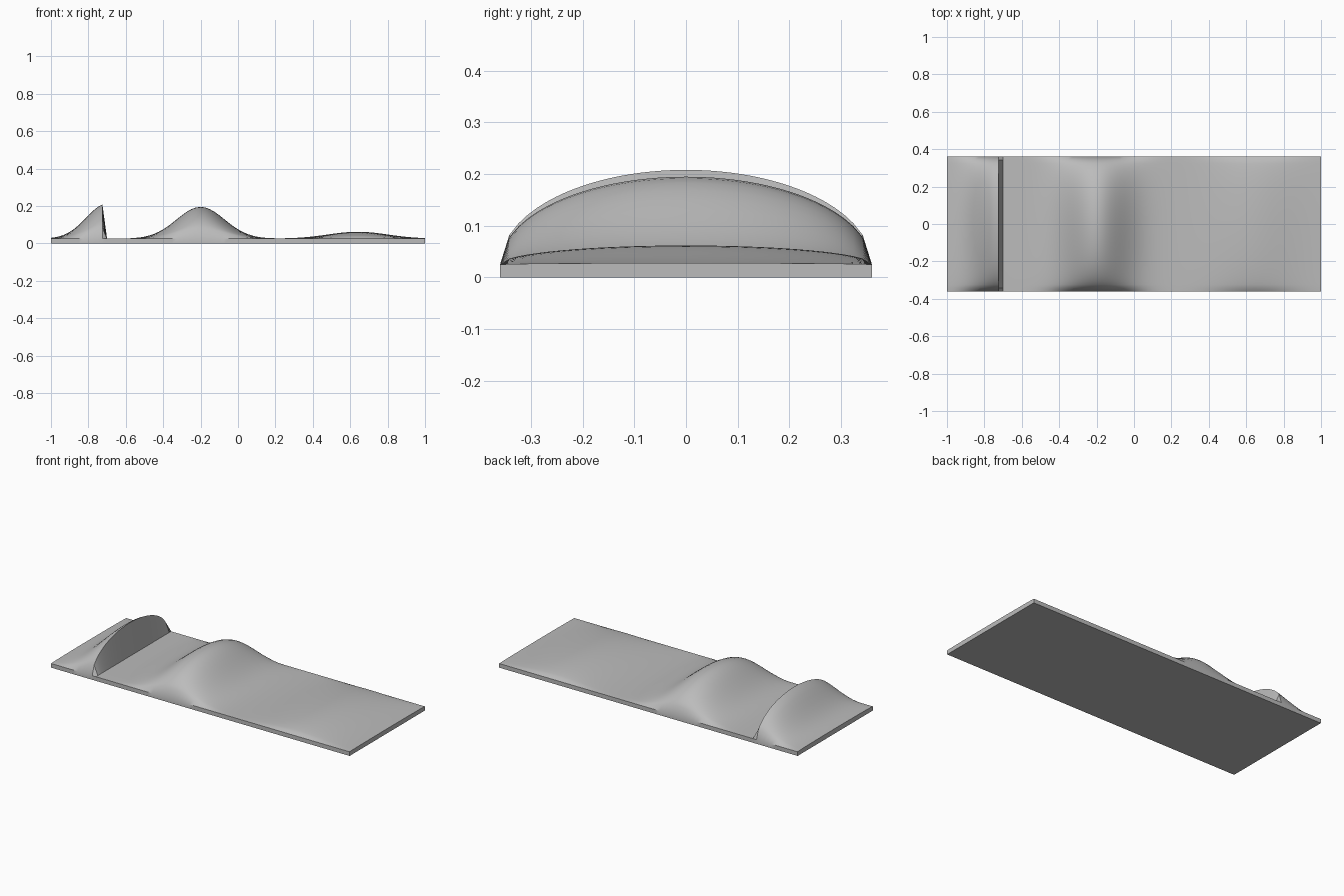
import bpy, bmesh, math

old = bpy.data.objects.get("Cube")
if old:
    bpy.data.objects.remove(old, do_unlink=True)

HALF_WIDTH = 0.36
SLAB = 0.025
CLIFF_X = -0.71


def bell(x, centre, height, spread):
    return height * math.exp(-((x - centre) / spread) ** 2 / 2)


def ridge_height(x, y):
    """Bell-shaped ridges along the length, elliptical across the width."""
    arch = math.sqrt(max(0.0, 1 - (y / HALF_WIDTH) ** 2))
    h = bell(x, -0.2, 0.17, 0.128) + bell(x, 0.64, 0.037, 0.16)
    if x < CLIFF_X:
        h += bell(x, -0.7, 0.188, 0.11)
    return h * arch


# Plain grey material
grey = bpy.data.materials.new("plain grey")
grey.use_nodes = True
colour = (0.5, 0.5, 0.5, 1)
grey.diffuse_color = colour
grey.node_tree.nodes["Principled BSDF"].inputs["Base Color"].default_value = colour

# Upper surface with the ridges and the cliff
bm = bmesh.new()
bmesh.ops.create_grid(bm, x_segments=80, y_segments=40, size=1)
for v in bm.verts:
    v.co.y *= HALF_WIDTH
    v.co.z = SLAB + ridge_height(v.co.x, v.co.y)

# Slab walls and underside
rim = [e for e in bm.edges if e.is_boundary]
walls = bmesh.ops.extrude_edge_only(bm, edges=rim)["geom"]
for v in walls:
    if isinstance(v, bmesh.types.BMVert):
        v.co.z = 0
bottom = [e for e in walls if isinstance(e, bmesh.types.BMEdge) and e.is_boundary]
bmesh.ops.contextual_create(bm, geom=bottom)
bmesh.ops.recalc_face_normals(bm, faces=bm.faces)

mesh = bpy.data.meshes.new("ridged_slab")
bm.to_mesh(mesh)
bm.free()
mesh.materials.append(grey)
slab = bpy.data.objects.new("ridged_slab", mesh)
bpy.context.collection.objects.link(slab)

# Smooth ridges with crisp cliff and slab edges
bpy.ops.object.select_all(action="DESELECT")
slab.select_set(True)
bpy.context.view_layer.objects.active = slab
bpy.ops.object.shade_smooth_by_angle(angle=math.radians(30))
